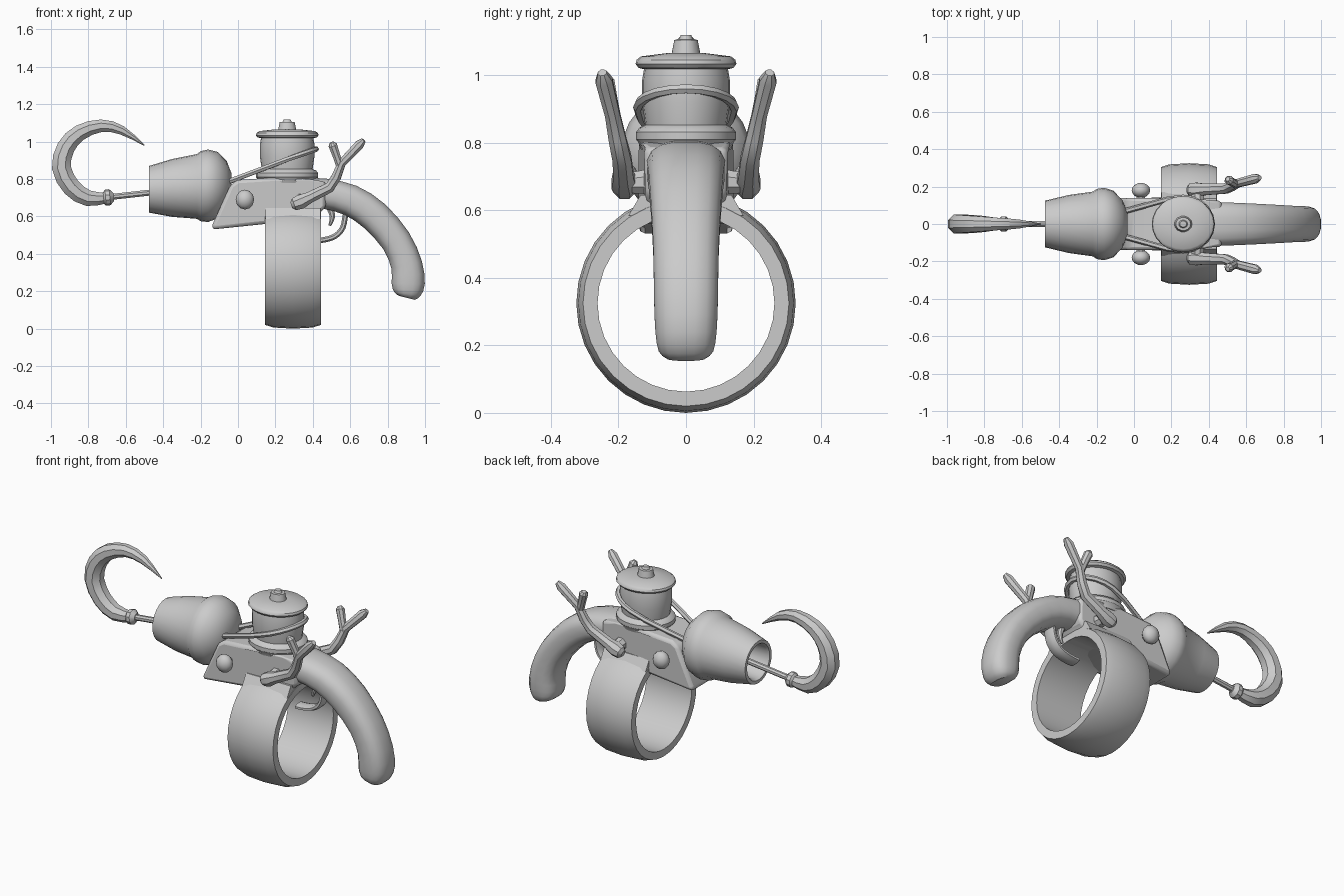
import bpy, bmesh, math
from mathutils import Vector

if "Cube" in bpy.data.objects:
    bpy.data.objects.remove(bpy.data.objects["Cube"])

Y, Z = Vector((0, 1, 0)), Vector((0, 0, 1))


def loft(name, rings, closed=False):
    """Skin a list of equal-length vertex rings; cap the ends unless closed."""
    bm = bmesh.new()
    vs = [[bm.verts.new(p) for p in r] for r in rings]
    n = len(vs[0])
    for a, b in zip(vs, vs[1:] + vs[:1] if closed else vs[1:]):
        for i in range(n):
            j = (i + 1) % n
            bm.faces.new((a[i], a[j], b[j], b[i]))
    if not closed:
        bm.faces.new(vs[0])
        bm.faces.new(vs[-1])
    bmesh.ops.recalc_face_normals(bm, faces=bm.faces)
    me = bpy.data.meshes.new(name)
    bm.to_mesh(me)
    bm.free()
    ob = bpy.data.objects.new(name, me)
    bpy.context.collection.objects.link(ob)
    bpy.ops.object.select_all(action='DESELECT')
    ob.select_set(True)
    bpy.context.view_layer.objects.active = ob
    bpy.ops.object.shade_smooth_by_angle(angle=math.radians(35))
    return ob


def smooth_path(pts, k):
    """Catmull-Rom subdivision of points with any number of components."""
    pts = [Vector(p) for p in pts]
    p = [2 * pts[0] - pts[1]] + pts + [2 * pts[-1] - pts[-2]]
    out = []
    for i in range(1, len(p) - 2):
        a, b, c, d = p[i - 1:i + 3]
        for s in range(k):
            t = s / k
            out.append(0.5 * (2 * b + (c - a) * t + (2 * a - 5 * b + 4 * c - d) * t * t
                              + (3 * b - a - 3 * c + d) * t ** 3))
    return out + [pts[-1]]


def tube(name, pts, radii, n=10, ref=Y, k=1, square=1.0):
    """Sweep an ellipse (radius along ref, radius across) along a path."""
    pos = smooth_path(pts, k)
    rad = smooth_path([r if isinstance(r, tuple) else (r, r) for r in radii], k)
    rings = []
    for i, c in enumerate(pos):
        t = (pos[min(i + 1, len(pos) - 1)] - pos[max(i - 1, 0)]).normalized()
        u = (ref - ref.dot(t) * t).normalized()
        v = t.cross(u)
        ring = []
        for j in range(n):
            a = 2 * math.pi * (j + .5) / n
            ca, sa = math.cos(a), math.sin(a)
            ring.append(c + u * rad[i][0] * math.copysign(abs(ca) ** square, ca)
                        + v * rad[i][1] * math.copysign(abs(sa) ** square, sa))
        rings.append(ring)
    return loft(name, rings)


def circle(c, u, v, n):
    return [Vector(c) + Vector(u) * math.cos(2 * math.pi * i / n)
            + Vector(v) * math.sin(2 * math.pi * i / n) for i in range(n)]


# hook, collar and shaft
tube("hook",
     [(-.69, 0, .70), (-.80, 0, .697), (-.89, 0, .755), (-.944, 0, .86), (-.92, 0, .97),
      (-.845, 0, 1.048), (-.73, 0, 1.085), (-.62, 0, 1.06), (-.50, 0, .98)],
     [.028, .046, .053, .055, .052, .046, .036, .026, .003], n=8, k=2)
tube("hook_collar", [(-.722, 0, .70), (-.708, 0, .70), (-.685, 0, .703), (-.665, 0, .705)],
     [.028, .043, .043, .022], n=10)
tube("hook_shaft", [(-.69, 0, .703), (-.22, 0, .755)], [.017, .017], n=8)

# hollow muzzle cup
cup = [(-.24, .02), (-.26, .085), (-.46, .098), (-.475, .106), (-.475, .125), (-.35, .155),
       (-.22, .173), (-.20, .187), (-.16, .194), (-.11, .178), (-.06, .125), (-.035, .06)]
loft("muzzle_cup", [circle((x, 0, .745 + (x + .475) * .06), (0, r, 0), (0, 0, r), 24)
                    for x, r in cup])

# body block from a side profile
prof = [(-.14, .53), (-.135, .56), (-.04, .77), (.0, .795), (.2, .808), (.38, .80), (.47, .785),
        (.47, .65), (.43, .61), (.15, .56)]
body = loft("body", [[(x, s * .14 * (1 if x < .4 else .86), z) for x, z in prof]
                     for s in (-1, 1)])
bev = body.modifiers.new("bevel", 'BEVEL')
bev.width, bev.segments = .018, 2

# handle
tube("handle",
     [(.38, 0, .72), (.46, 0, .722), (.60, 0, .687), (.73, 0, .602), (.845, 0, .47),
      (.902, 0, .34), (.91, 0, .24), (.906, 0, .185), (.902, 0, .165)],
     [(.12, .085), (.118, .082), (.112, .085), (.105, .086), (.098, .083), (.096, .085),
      (.092, .090), (.082, .072), (.06, .045)], n=16, k=2, square=.75)

# wrist band with crowned outside
band = [(.145, .262), (.145, .305), (.19, .319), (.295, .325), (.40, .319), (.443, .305),
        (.443, .262)]
rings = []
for i in range(32):
    a = 2 * math.pi * i / 32
    rings.append([(x, r * math.sin(a), .325 + r * math.cos(a)) for x, r in band])
loft("wrist_band", rings, closed=True)
# saddle flaring from the body into the band
loft("band_saddle", [[(x, y, z) for y, z in [(-.17, .585), (-.135, .645), (.135, .645),
                                             (.17, .585)]] for x in (.147, .441)])

# trigger and guard
tube("trigger_guard",
     [(.40, 0, .47), (.46, 0, .475), (.52, 0, .495), (.56, 0, .54), (.575, 0, .61)],
     [(.04, .016)] * 5, n=8, k=3)
tube("trigger", [(.49, 0, .65), (.505, 0, .60), (.49, 0, .55)], [.02, .016, .008], n=8, k=2)

# spool pot with lid and knob (slightly oval)
pot = [(.78, .15), (.80, .158), (.81, .166), (.832, .166), (.845, .155), (.853, .136),
       (.92, .146), (.985, .146), (1.018, .140), (1.022, .158), (1.034, .168), (1.046, .164),
       (1.056, .150), (1.066, .06)]
knob = [(1.055, .050), (1.105, .040), (1.106, .024), (1.119, .018)]
for name, p, n in (("spool_pot", pot, 24), ("lid_knob", knob, 14)):
    loft(name, [circle((.263, 0, z), (r, 0, 0), (0, r * .89, 0), n) for z, r in p])

# cord running from the cup round the back of the pot
side = [(-.08, .06, .775), (.18, .132, .873)]
arc = [(.263 + .155 * math.sin(a), .142 * math.cos(a), .905 + .055 * math.sin(a))
       for a in [math.pi * i / 10 for i in range(11)]]
cord = side + arc + [(x, -y, z) for x, y, z in reversed(side)]
tube("cord", cord, [.015] * len(cord), n=6, ref=Z)

# mirrored side parts: antlers, pins and round knobs
for s, tag in ((-1, "front"), (1, "back")):
    def P(*pts):
        return [(x, s * y, z) for x, y, z in pts]
    tube("antler_" + tag,
         P((.285, .182, .66), (.30, .182, .665), (.335, .182, .678), (.38, .185, .70),
           (.49, .19, .755), (.525, .203, .81), (.555, .218, .885), (.65, .243, .985),
           (.672, .248, 1.008)),
         [.018, .036, .042, .033, .030, .028, .024, .027, .014], n=8)
    tube("antler_prong_" + tag,
         P((.548, .213, .865), (.528, .222, .92), (.507, .235, .98), (.501, .24, .995)),
         [.024, .022, .025, .012], n=8)
    tube("antler_pin_" + tag, P((.34, .11, .685), (.34, .19, .68)), [.04, .03], n=8, ref=Z)
    tube("knob_stem_" + tag, P((.037, .10, .69), (.037, .17, .69)), [.025, .025], n=8, ref=Z)
    dome = [(.04 * math.cos(a), max(.053 * math.sin(a), .006))
            for a in [math.pi * i / 8 for i in range(9)]]
    loft("side_knob_" + tag, [circle((.037, s * (.18 + d), .69), (r * .93, 0, 0), (0, 0, r), 12)
                              for d, r in dome])
